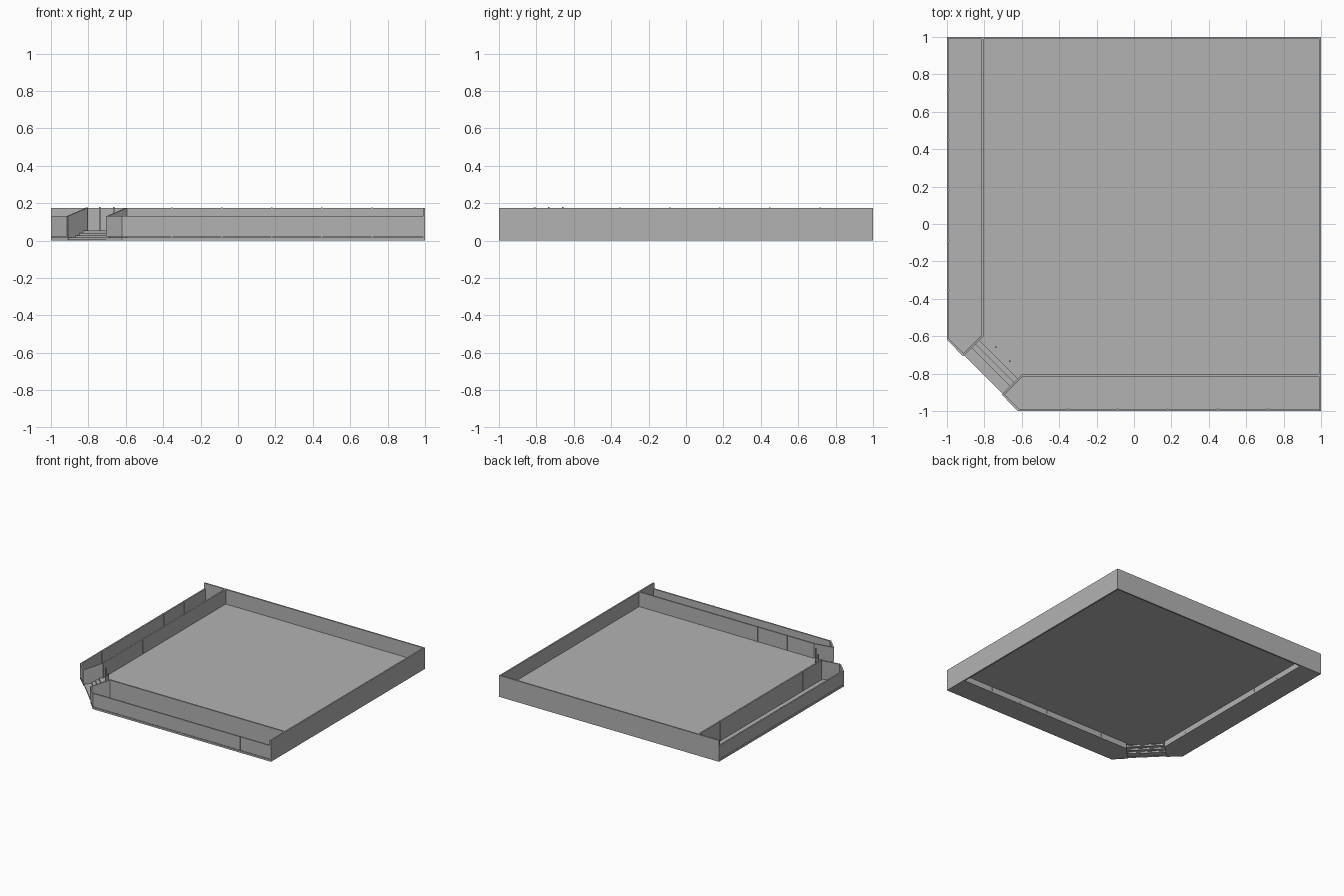
import bpy
import bmesh
from mathutils import Vector

cube = bpy.data.objects.get("Cube")
if cube:
    bpy.data.objects.remove(cube)

grey = bpy.data.materials.new("concrete grey")
grey.use_nodes = True
GREY = (0.45, 0.45, 0.45, 1)
grey.diffuse_color = GREY
grey.node_tree.nodes["Principled BSDF"].inputs["Base Color"].default_value = GREY

LOW, HIGH, FLOOR, T = 0.13, 0.175, 0.055, 0.012
POSTS = [-0.355 + 0.268 * i for i in range(5)]


def prism(name, outline, z0, tops):
    """Upright solid on an outline; tops is one height or one per corner."""
    if not isinstance(tops, (list, tuple)):
        tops = [tops] * len(outline)
    bm = bmesh.new()
    low = [bm.verts.new((x, y, z0)) for x, y in outline]
    top = [bm.verts.new((x, y, z)) for (x, y), z in zip(outline, tops)]
    bm.faces.new(low[::-1])
    bm.faces.new(top)
    for i in range(len(low)):
        j = (i + 1) % len(low)
        bm.faces.new((low[i], low[j], top[j], top[i]))
    bmesh.ops.recalc_face_normals(bm, faces=bm.faces)
    mesh = bpy.data.meshes.new(name)
    bm.to_mesh(mesh)
    bm.free()
    mesh.materials.append(grey)
    obj = bpy.data.objects.new(name, mesh)
    bpy.context.collection.objects.link(obj)


def wall(name, p, q, z0, z1, z2=None, t=T):
    """Wall from p to q, thickened to the left of its direction."""
    p, q = Vector(p), Vector(q)
    d = (q - p).normalized()
    n = Vector((-d.y, d.x)) * t
    z2 = z1 if z2 is None else z2
    prism(name, [p, q, q + n, p + n], z0, [z1, z2, z2, z1])


def both(pts, mirror):
    """Swap x and y to mirror a plan across the diagonal."""
    return [(y, x) for x, y in pts] if mirror else pts


# Raised main floor with its cut corner
prism("main_floor", [(-0.81, 0.99), (-0.81, -0.6), (-0.6, -0.81),
                     (0.99, -0.81), (0.99, 0.99)], 0.047, FLOOR)

# Tall solid walls on the two closed sides
wall("back_wall", (1, 1), (-1, 1), 0, HIGH)
wall("left_wall", (1, -1), (1, 1), 0, HIGH)

for mirror, side in ((False, "front"), (True, "right")):
    def piece(name, pts, z0, tops):
        prism(f"{side}_{name}", both(pts, mirror), z0, tops)

    # Low walkway between the two parapets
    piece("walkway", [(-0.62, -1), (0.99, -1), (0.99, -0.81),
                      (-0.6, -0.81), (-0.705, -0.91)], 0, 0.015)
    # Outer parapet, set just above the walkway
    piece("outer_parapet", [(-0.62, -1), (0.988, -1), (0.988, -1 + T),
                            (-0.615, -1 + T)], 0.02, LOW)
    # Inner parapet
    piece("inner_parapet", [(-0.6, -0.815), (0.988, -0.815),
                            (0.988, -0.803), (-0.6, -0.803)], 0, HIGH)
    # Short angled parapet beside the steps
    piece("corner_parapet", [(-0.62, -1), (-0.705, -0.915), (-0.697, -0.907),
                             (-0.615, -0.988)], 0.02, LOW)
    # Sloping side wall of the steps
    piece("stair_wall", [(-0.705, -0.91), (-0.6, -0.805), (-0.592, -0.813),
                         (-0.697, -0.918)], 0, [LOW, HIGH, HIGH, LOW])
    # Slim posts along both parapets
    for i, x in enumerate(POSTS):
        for row, y, top in (("outer", -0.993, LOW), ("inner", -0.809, HIGH)):
            w, d = 0.004, 0.0075
            piece(f"{row}_post_{i + 1}", [(x - w, y - d), (x + w, y - d),
                                          (x + w, y + d), (x - w, y + d)],
                  0.015, top + 0.001)

# Corner steps: each band lies between two diagonal lines x + y = s
edges = [-1.61, -1.53, -1.49, -1.45, -1.405]
for i in range(4):
    a, b = edges[i], edges[i + 1]
    h = 0.1025
    z = 0.015 + 0.0133 * i
    prism(f"step_{i + 1}", [(a / 2 - h, a / 2 + h), (a / 2 + h, a / 2 - h),
                            (b / 2 + h, b / 2 - h), (b / 2 - h, b / 2 + h)],
          max(0, z - 0.008), z)
    wall(f"riser_{i + 1}", (a / 2 - h, a / 2 + h), (a / 2 + h, a / 2 - h),
         max(0, z - 0.0133), z, t=0.003)

# Slim posts at the head of the steps
for i, x in enumerate((-0.74, -0.665)):
    y = -1.4 - x
    r = 0.004
    prism(f"stair_post_{i + 1}", [(x - r, y - r), (x + r, y - r),
                                  (x + r, y + r), (x - r, y + r)], 0.05, 0.18)
